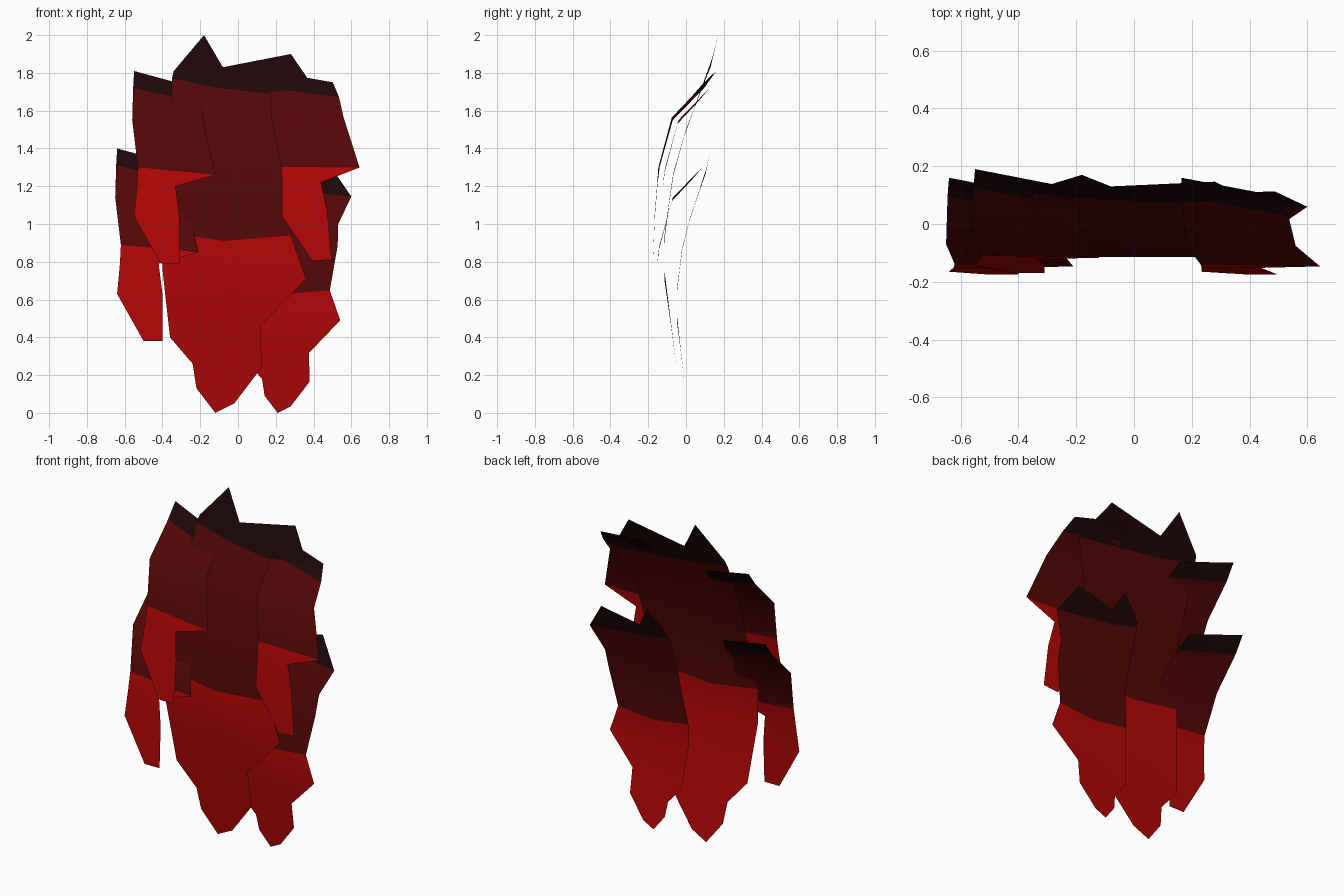
import bpy
import bmesh

cube = bpy.data.objects.get("Cube")
if cube:
    bpy.data.objects.remove(cube, do_unlink=True)


def material(name, rgb):
    mat = bpy.data.materials.new(name)
    mat.use_nodes = True
    mat.diffuse_color = (*rgb, 1)
    mat.node_tree.nodes["Principled BSDF"].inputs["Base Color"].default_value = (*rgb, 1)
    return mat


MATERIALS = [
    material("soot black", (0.012, 0.002, 0.002)),
    material("dark maroon", (0.085, 0.002, 0.002)),
    material("bright red", (0.45, 0.002, 0.002)),
]
BLACK, MAROON, RED = range(len(MATERIALS))


def depth(profile, z):
    """Depth of the curved sheet at height z, from (z, y) pairs going down."""
    for (z1, y1), (z2, y2) in zip(profile, profile[1:]):
        if z >= z2:
            return y2 + (y1 - y2) * (z - z2) / (z1 - z2)
    return profile[-1][1]


def sheet(name, shape, place=lambda x, y, z: (x, y, z)):
    """Thin sheet: jagged crown, coloured bands and a pointed tip."""
    bm = bmesh.new()

    def vert(p):
        return bm.verts.new(place(p[0], depth(shape["profile"], p[1]), p[1]))

    def face(verts, color):
        bm.faces.new(verts).material_index = color

    rows = [[vert(p) for p in row] for row in shape["rows"]]
    crown = [vert(p) for p in shape["crown"]]
    tip = [vert(p) for p in shape["tip"]]
    face(crown[::-1] + rows[0], BLACK)
    for i, (upper, lower) in enumerate(zip(rows, rows[1:])):
        color = MAROON if i < shape["red_row"] else RED
        for j in range(len(upper) - 1):
            face([upper[j], lower[j], lower[j + 1], upper[j + 1]], color)
    face(tip + rows[-1][::-1], RED)
    # Make every face point to the front
    bm.normal_update()
    for f in bm.faces:
        if f.normal.y > 0:
            f.normal_flip()
    mesh = bpy.data.meshes.new(name)
    bm.to_mesh(mesh)
    bm.free()
    mesh.shade_smooth()
    for mat in MATERIALS:
        mesh.materials.append(mat)
    bpy.context.collection.objects.link(bpy.data.objects.new(name, mesh))


# Broad lock: points are (x, z), rows run left to right
broad = {
    "profile": [(2.0, 0.17), (1.83, 0.13), (1.7, 0.075), (1.5, 0.0), (1.3, -0.06),
                (1.1, -0.1), (0.92, -0.115), (0.7, -0.115), (0.4, -0.07), (0, -0.02)],
    "crown": [(-0.34, 1.81), (-0.18, 2.0), (-0.08, 1.83), (0.28, 1.9)],
    "rows": [
        [(-0.35, 1.77), (-0.1, 1.72), (0.445, 1.66)],
        [(-0.36, 1.5), (-0.07, 1.48), (0.345, 1.45)],
        [(-0.36, 1.24), (-0.06, 1.24), (0.34, 1.28)],
        [(-0.4, 0.96), (-0.07, 0.91), (0.28, 0.94)],
        [(-0.4, 0.76), (-0.07, 0.72), (0.36, 0.71)],
        [(-0.36, 0.4), (-0.1, 0.43), (0.12, 0.46)],
    ],
    "red_row": 3,
    "tip": [(-0.24, 0.26), (-0.22, 0.13), (-0.12, 0), (-0.02, 0.05), (0.125, 0.24)],
}

# Narrow lock with a flared inner corner
narrow = {
    "profile": [(1.81, 0.16), (1.67, 0.06), (1.55, -0.07), (1.28, -0.145),
                (1.04, -0.165), (0.79, -0.175)],
    "crown": [(-0.55, 1.81), (-0.22, 1.72)],
    "rows": [
        [(-0.555, 1.72), (-0.195, 1.64)],
        [(-0.56, 1.55), (-0.18, 1.53)],
        [(-0.53, 1.3), (-0.12, 1.26)],
        [(-0.535, 1.2), (-0.33, 1.2)],
        [(-0.55, 1.04), (-0.31, 1.04)],
    ],
    "red_row": 2,
    "tip": [(-0.41, 0.79), (-0.31, 0.79)],
}


def lower_broad(x, y, z):
    # Smaller copy, scaled about its tip
    return 0.21 + 0.69 * (x + 0.12), 0.01 + 0.62 * (y + 0.02), 0.69 * z


def upper_side(x, y, z):
    # Upper part leans back
    return x, y + min(0.03, 0.06 * (z - 0.7)), z


def tilted_side(x, y, z):
    # Copy moved across and tilted a little
    return x + 0.76 - 0.09 * (z - 1.3), y, z + 0.02 + 0.09 * (x + 0.33)


def lower_side(x, y, z):
    return x - 0.09, y, z - 0.41


sheet("center_lock", broad)
sheet("lower_left_lock", broad, lower_broad)
sheet("upper_right_lock", narrow, upper_side)
sheet("upper_left_lock", narrow, tilted_side)
sheet("lower_right_lock", narrow, lower_side)
